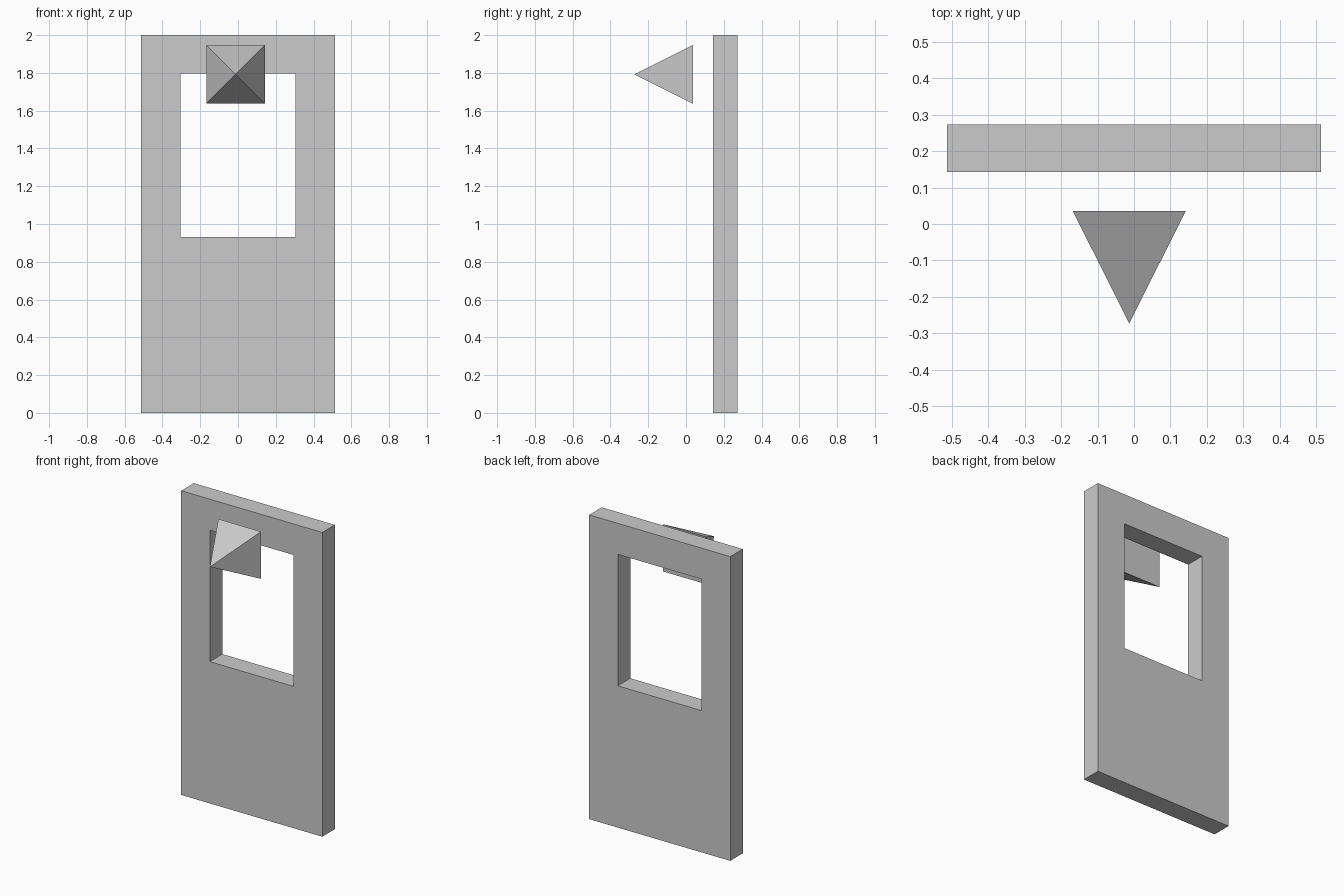
import bpy, bmesh, math
from mathutils import Matrix

if "Cube" in bpy.data.objects:
    bpy.data.objects.remove(bpy.data.objects["Cube"])


def finish(bm, name):
    bmesh.ops.recalc_face_normals(bm, faces=bm.faces)
    mesh = bpy.data.meshes.new(name)
    bm.to_mesh(mesh)
    bm.free()
    obj = bpy.data.objects.new(name, mesh)
    bpy.context.collection.objects.link(obj)
    return obj


def rect(bm, half_width, z0, z1, y):
    corners = [(-half_width, z0), (half_width, z0), (half_width, z1), (-half_width, z1)]
    return [bm.verts.new((x, y, z)) for x, z in corners]


# Door panel: a ring of four quads around the window, extruded through its thickness
front, back = 0.143, 0.273
bm = bmesh.new()
outer = rect(bm, 0.513, 0.0, 2.0, front)
inner = rect(bm, 0.305, 0.932, 1.796, front)
for i in range(4):
    j = (i + 1) % 4
    bm.faces.new((outer[i], outer[j], inner[j], inner[i]))
ext = bmesh.ops.extrude_face_region(bm, geom=bm.faces[:])
moved = [g for g in ext["geom"] if isinstance(g, bmesh.types.BMVert)]
bmesh.ops.translate(bm, verts=moved, vec=(0, back - front, 0))
finish(bm, "door_panel")

# Square pyramid floating in front of the window, tip pointing forward
half, depth = 0.155, 0.309
bm = bmesh.new()
bmesh.ops.create_cone(bm, cap_ends=True, segments=4, radius1=half * math.sqrt(2),
                      radius2=0, depth=depth)
bmesh.ops.remove_doubles(bm, verts=bm.verts, dist=1e-4)
turn = Matrix.Rotation(math.radians(90), 4, 'X') @ Matrix.Rotation(math.radians(45), 4, 'Z')
bmesh.ops.transform(bm, matrix=turn, verts=bm.verts)
# Square the base to the axes whichever way the primitive starts
if sum(1 for v in bm.verts if abs(v.co.x) < 1e-4) > 1:
    bmesh.ops.rotate(bm, verts=bm.verts, matrix=Matrix.Rotation(math.radians(45), 3, 'Y'))
bmesh.ops.translate(bm, verts=bm.verts, vec=(-0.013, 0.036 - depth / 2, 1.792))
finish(bm, "pyramid_knob")
